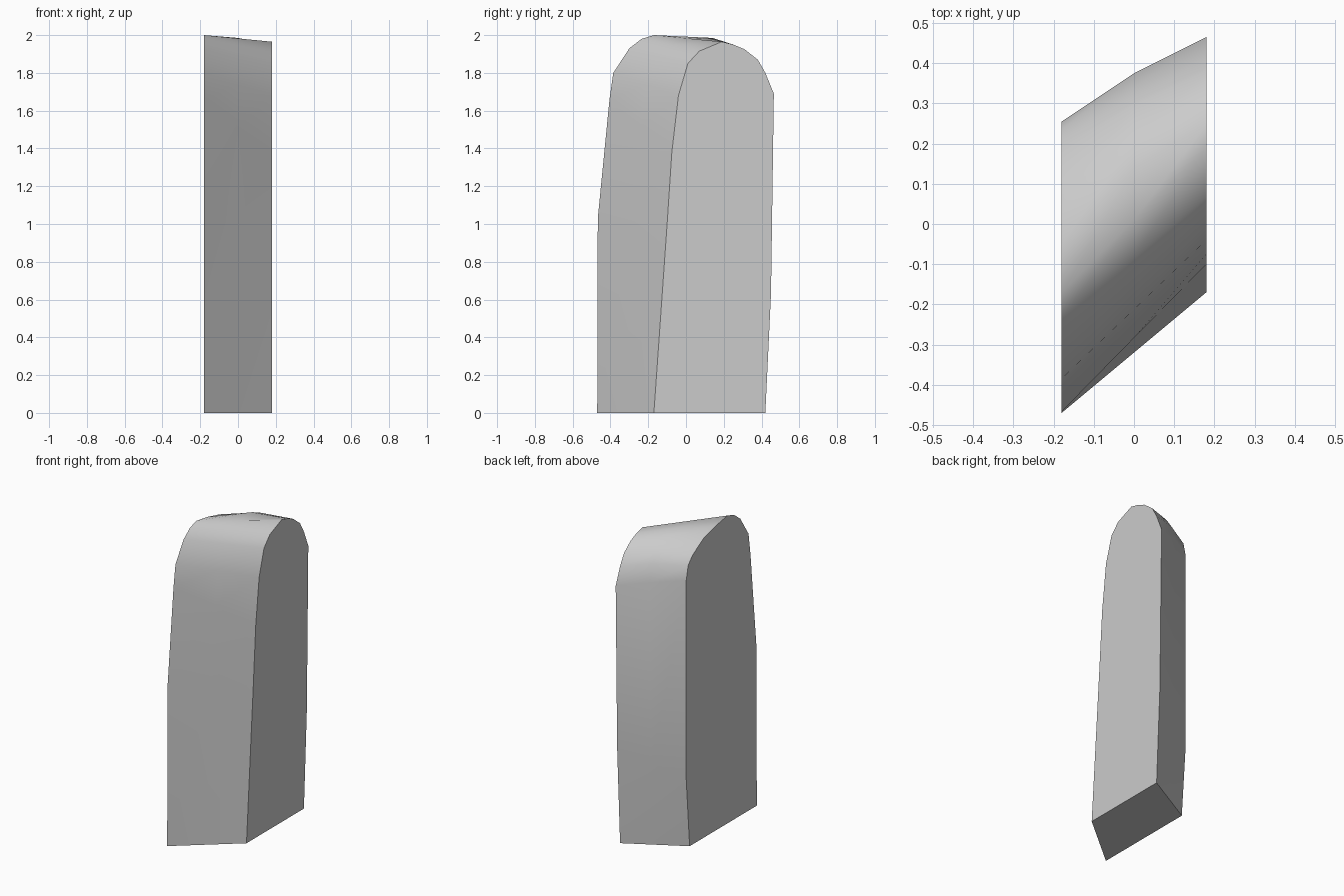
import bpy, bmesh, math

cube = bpy.data.objects.get("Cube")
if cube:
    bpy.data.objects.remove(cube, do_unlink=True)

grey = bpy.data.materials.new("plain_grey")
grey.use_nodes = True
colour = (0.6, 0.6, 0.6, 1)
grey.diffuse_color = colour
grey.node_tree.nodes["Principled BSDF"].inputs["Base Color"].default_value = colour

# Side outlines (y, z), from the front foot over the crown to the back foot
right_side = [(-.47, 0), (-.467, 1.03), (-.405, 1.66), (-.385, 1.8), (-.3, 1.93),
              (-.235, 1.98), (-.17, 2), (-.05, 1.98), (.07, 1.95), (.19, 1.88),
              (.235, 1.83), (.255, 1.74), (.255, .45), (.22, 0)]
left_side = [(-.17, 0), (-.1, 1), (-.075, 1.38), (-.04, 1.68), (.01, 1.85),
             (.07, 1.915), (.19, 1.965), (.25, 1.95), (.31, 1.925), (.38, 1.87),
             (.42, 1.8), (.465, 1.69), (.45, .63), (.42, 0)]

# Middle outline: the average, swelling slightly at the back of the crown
swell = {7: (.04, .02), 8: (.02, .02), 9: (.01, .02), 10: (.01, .02), 11: (.015, .01)}
middle = []
for i, (a, b) in enumerate(zip(right_side, left_side)):
    dy, dz = swell.get(i, (0, 0))
    middle.append(((a[0] + b[0]) / 2 + dy, (a[1] + b[1]) / 2 + dz))

# Skewed slab with a rounded crown
bm = bmesh.new()
rings = [[bm.verts.new((x, y, z)) for y, z in outline]
         for x, outline in ((-.18, right_side), (0, middle), (.18, left_side))]
for a, b in zip(rings, rings[1:]):
    for i in range(len(a)):
        j = (i + 1) % len(a)
        bm.faces.new((a[i], a[j], b[j], b[i]))
bm.faces.new(rings[0])
bm.faces.new(rings[-1])
bmesh.ops.recalc_face_normals(bm, faces=bm.faces)
mesh = bpy.data.meshes.new("rounded_slab")
bm.to_mesh(mesh)
bm.free()
mesh.materials.append(grey)
slab = bpy.data.objects.new("rounded_slab", mesh)
bpy.context.collection.objects.link(slab)

# Smooth band, crisp side and foot edges
bpy.ops.object.select_all(action='DESELECT')
slab.select_set(True)
bpy.context.view_layer.objects.active = slab
bpy.ops.object.shade_smooth_by_angle(angle=math.radians(35))
